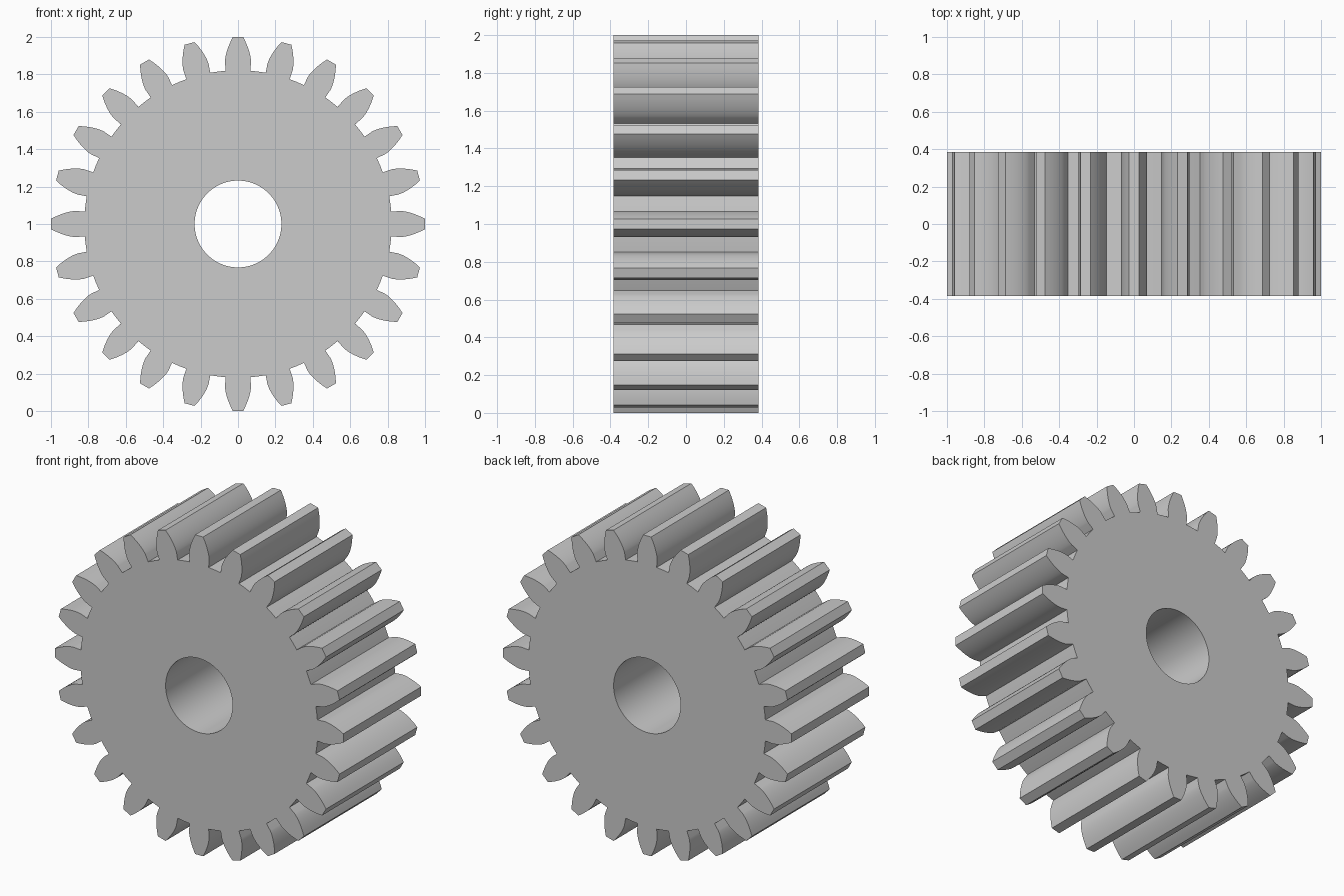
import bpy, bmesh
from math import sin, cos, tan, acos, pi, radians

if "Cube" in bpy.data.objects:
    bpy.data.objects.remove(bpy.data.objects["Cube"])

TEETH, HALF_WIDTH = 24, 0.385
R_TIP, R_ROOT, R_BORE, Z_MID = 1.0, 0.822, 0.232, 1.0
R_PITCH = TEETH / (TEETH + 2)
PRESSURE = radians(20)
R_BASE = R_PITCH * cos(PRESSURE)


def involute(r):
    a = acos(min(1.0, R_BASE / r))
    return tan(a) - a


def half_angle(r):
    # angular half thickness of a tooth; radial below the base circle
    return pi / (2 * TEETH) + tan(PRESSURE) - PRESSURE - involute(max(r, R_BASE))


# Tooth flank from root to tip
STEPS = 8
radii = [R_ROOT] + [R_BASE + (R_TIP - R_BASE) * (i / STEPS) ** 1.4 for i in range(STEPS + 1)]
flank = [(r, half_angle(r)) for r in radii]

# Full gear outline, followed by a root point between teeth
outline = []
for t in range(TEETH):
    mid = 2 * pi * t / TEETH
    outline += [(r, mid - a) for r, a in flank]
    outline += [(r, mid + a) for r, a in reversed(flank)]
    outline.append((R_ROOT, mid + pi / TEETH))
bore = [(R_BORE, 2 * pi * i / 96) for i in range(96)]

# Caps with a bore hole, then walls
bm = bmesh.new()


def ring(points, y):
    return [bm.verts.new((r * sin(a), y, Z_MID + r * cos(a))) for r, a in points]


def loop_edges(vs):
    return [bm.edges.new((vs[i - 1], vs[i])) for i in range(len(vs))]


rings = []
for y in (-HALF_WIDTH, HALF_WIDTH):
    outer, inner = ring(outline, y), ring(bore, y)
    bmesh.ops.triangle_fill(bm, use_beauty=True, normal=(0, 1, 0),
                            edges=loop_edges(outer) + loop_edges(inner))
    rings.append((outer, inner))
for front, back in zip(*rings):
    for i in range(len(front)):
        bm.faces.new((front[i - 1], front[i], back[i], back[i - 1]))
bmesh.ops.recalc_face_normals(bm, faces=bm.faces)

mesh = bpy.data.meshes.new("spur_gear")
bm.to_mesh(mesh)
bm.free()
gear = bpy.data.objects.new("spur_gear", mesh)
bpy.context.collection.objects.link(gear)
bpy.context.view_layer.objects.active = gear
gear.select_set(True)
bpy.ops.object.shade_smooth_by_angle(angle=radians(20))
